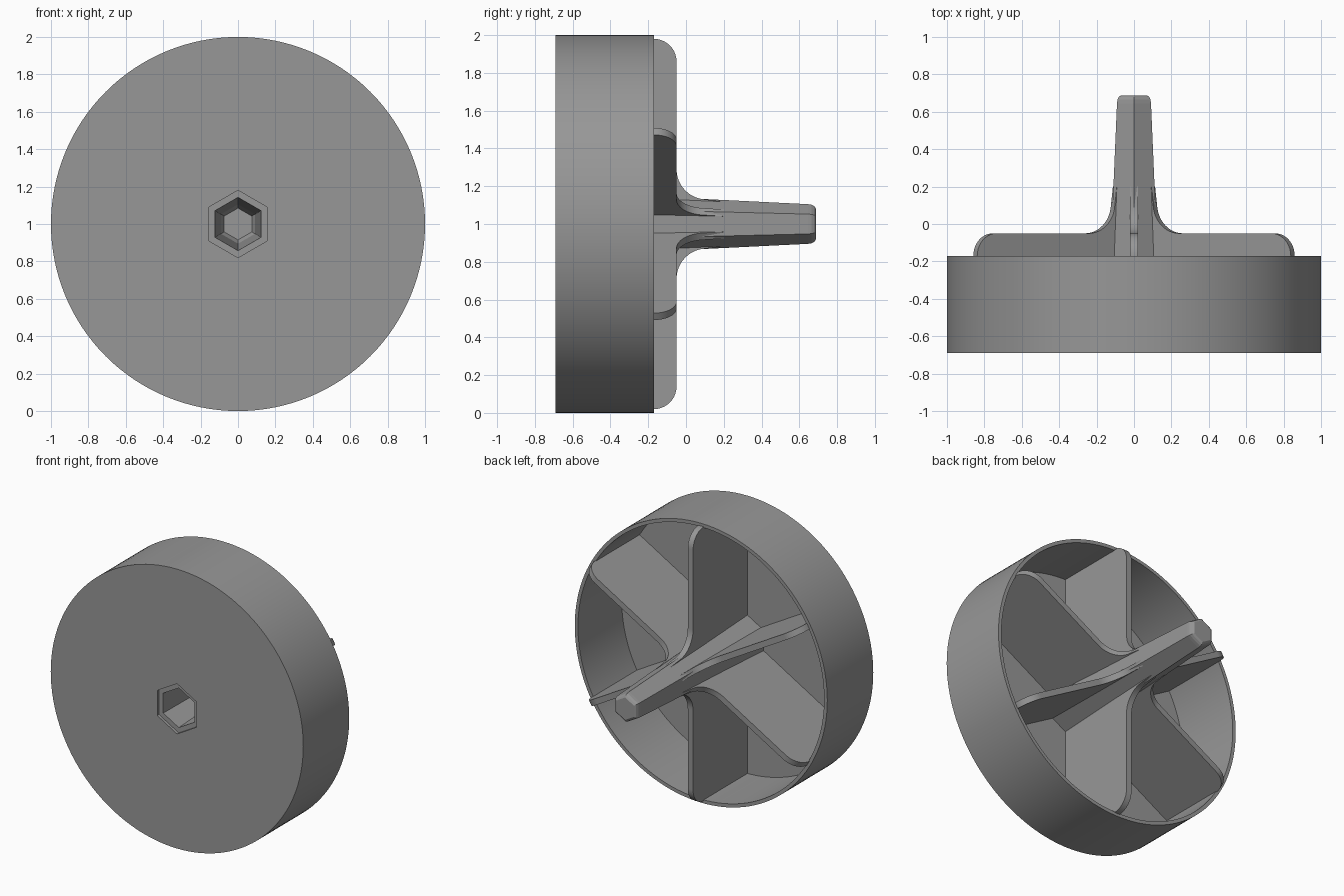
import bpy, bmesh, math
from mathutils import Matrix

if "Cube" in bpy.data.objects:
    bpy.data.objects.remove(bpy.data.objects["Cube"])

grey = bpy.data.materials.new("plain grey")
grey.diffuse_color = (0.31, 0.31, 0.31, 1)
grey.use_nodes = True
grey.node_tree.nodes["Principled BSDF"].inputs["Base Color"].default_value = grey.diffuse_color
CZ = 1.0  # height of the central axis, which runs along y


def finish(bm, name, smooth=True):
    bmesh.ops.recalc_face_normals(bm, faces=bm.faces)
    me = bpy.data.meshes.new(name)
    bm.to_mesh(me)
    bm.free()
    ob = bpy.data.objects.new(name, me)
    bpy.context.collection.objects.link(ob)
    me.materials.append(grey)
    bpy.ops.object.select_all(action='DESELECT')
    ob.select_set(True)
    bpy.context.view_layer.objects.active = ob
    if smooth:
        bpy.ops.object.shade_smooth_by_angle(angle=math.radians(25))
    return ob


def loft(name, profile, sides, smooth=True):
    """Closed solid around the y axis from (radius, y) rings, one corner at the top."""
    bm = bmesh.new()
    rings = []
    for r, y in profile:
        rings.append([bm.verts.new((r * math.sin(2 * math.pi * i / sides), y,
                                    CZ + r * math.cos(2 * math.pi * i / sides)))
                      for i in range(sides)])
    for a, b in zip(rings, rings[1:]):
        for i in range(sides):
            j = (i + 1) % sides
            bm.faces.new((a[i], a[j], b[j], b[i]))
    bm.faces.new(rings[0])
    bm.faces.new(rings[-1])
    return finish(bm, name, smooth)


def arc(cx, cy, r, a0, a1, n):
    return [(cx + r * math.cos(math.radians(a0 + (a1 - a0) * i / n)),
             cy + r * math.sin(math.radians(a0 + (a1 - a0) * i / n))) for i in range(n + 1)]


# Open cup: outer wall, rim, inner wall and floor
cup = loft("cup", [(1, -0.69), (1, -0.17), (0.975, -0.17), (0.975, -0.665)], 128)

# Tapered hexagonal stem with a rounded tip
stem = loft("stem", [(0.172, -0.68), (0.132, 0.1), (0.105, 0.645), (0.102, 0.665),
                     (0.094, 0.68), (0.08, 0.688)], 6, False)

# Hexagonal socket with a shallow ledge, cut into the front
cutter = loft("socket_cutter", [(0.18, -0.75), (0.18, -0.67), (0.142, -0.67),
                                (0.105, 0.0), (0.085, 0.04)], 6, False)
cutter.hide_render = True
for ob in (cup, stem):
    mod = ob.modifiers.new("socket", 'BOOLEAN')
    mod.operation = 'DIFFERENCE'
    mod.solver = 'EXACT'
    mod.object = cutter
    bpy.context.view_layer.objects.active = ob
    bpy.ops.object.modifier_apply(modifier=mod.name)
bpy.data.objects.remove(cutter)

# Six radial ribs: rounded outer corner, concave sweep into the stem
outline = [(0.155, -0.67), (0.98, -0.67)]
outline += arc(0.86, -0.17, 0.12, 0, 90, 10)
outline += arc(0.29, 0.11, 0.16, 270, 183, 12)
outline += [(0.118, 0.2)]
half = 0.021
for k in range(6):
    bm = bmesh.new()
    face = bm.faces.new([bm.verts.new((-half, y, r)) for r, y in outline])
    ext = bmesh.ops.extrude_face_region(bm, geom=[face])
    new = [v for v in ext["geom"] if isinstance(v, bmesh.types.BMVert)]
    bmesh.ops.translate(bm, verts=new, vec=(2 * half, 0, 0))
    bm.transform(Matrix.Translation((0, 0, CZ)) @ Matrix.Rotation(k * math.pi / 3, 4, 'Y'))
    finish(bm, f"rib_{k + 1}")
